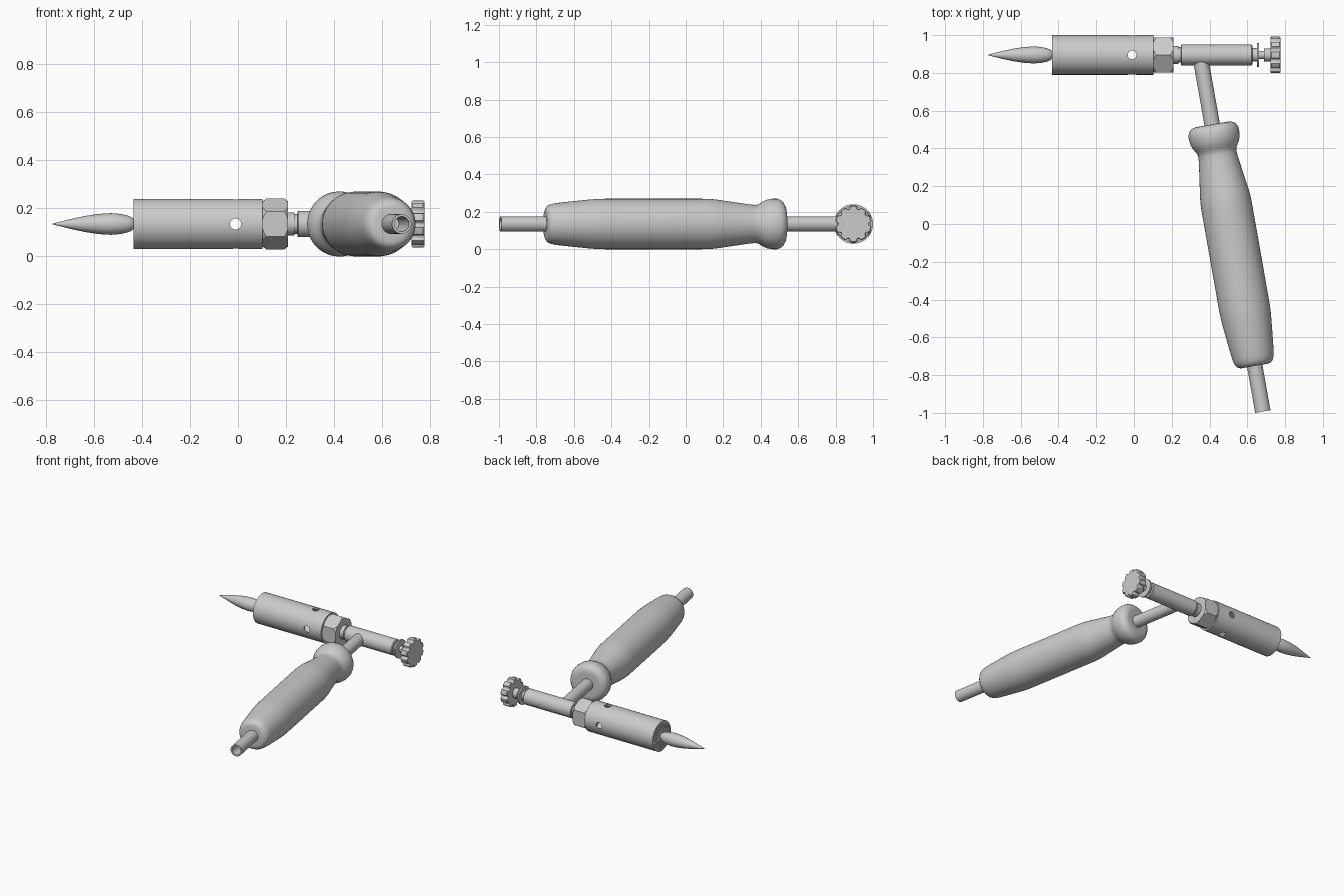
import bpy, bmesh
from math import sin, cos, tau, radians
from mathutils import Vector

if "Cube" in bpy.data.objects:
    bpy.data.objects.remove(bpy.data.objects["Cube"])

UP = Vector((0, 0, 1))
TORCH = Vector((0, 0.895, 0.135))
ALONG_X = Vector((1, 0, 0))


def finish(name, bm, angle=30):
    bmesh.ops.recalc_face_normals(bm, faces=bm.faces)
    me = bpy.data.meshes.new(name)
    bm.to_mesh(me)
    bm.free()
    ob = bpy.data.objects.new(name, me)
    bpy.context.collection.objects.link(ob)
    smooth(ob, angle)
    return ob


def smooth(ob, angle=30):
    bpy.ops.object.select_all(action='DESELECT')
    ob.select_set(True)
    bpy.context.view_layer.objects.active = ob
    bpy.ops.object.shade_smooth_by_angle(angle=radians(angle))


def lathe(name, profile, origin=TORCH, axis=ALONG_X, n=48, closed=False, angle=30, shape=None):
    """Revolve (distance, radius) pairs about an axis; closed joins last ring to first."""
    bm = bmesh.new()
    side = axis.cross(UP)
    rings = []
    for t, r in profile:
        ring = []
        for i in range(n):
            a = tau * i / n
            k = r * (shape(a) if shape else 1)
            ring.append(bm.verts.new(origin + axis * t + (UP * cos(a) + side * sin(a)) * k))
        rings.append(ring)
    pairs = list(zip(rings, rings[1:]))
    if closed:
        pairs.append((rings[-1], rings[0]))
    else:
        bm.faces.new(rings[0])
        bm.faces.new(rings[-1])
    for a, b in pairs:
        for i in range(n):
            j = (i + 1) % n
            bm.faces.new((a[i], a[j], b[j], b[i]))
    return finish(name, bm, angle)


def boolean(ob, tool, operation='DIFFERENCE'):
    tool.hide_render = True
    mod = ob.modifiers.new("cut", 'BOOLEAN')
    mod.operation, mod.object, mod.solver = operation, tool, 'EXACT'
    bpy.context.view_layer.objects.active = ob
    bpy.ops.object.modifier_apply(modifier=mod.name)
    bpy.data.objects.remove(tool)
    smooth(ob)


# Burner barrel with four air holes
barrel = lathe("burner_barrel", [(-0.435, 0.092), (-0.435, 0.105), (0.103, 0.105), (0.103, 0.092)],
               n=64, closed=True)
for d in (Vector((0, 1, 0)), Vector((0, 0, 1))):
    bm = bmesh.new()
    bmesh.ops.create_cone(bm, cap_ends=True, segments=24, radius1=0.023, radius2=0.023, depth=0.4)
    q = UP.rotation_difference(d).to_matrix()
    for v in bm.verts:
        v.co = q @ v.co + TORCH + Vector((-0.01, 0, 0))
    boolean(barrel, finish("hole_cutter", bm))

# Perforated burner plate
plate = lathe("burner_plate", [(-0.43, 0.0925), (-0.41, 0.0925)])
bm = bmesh.new()
for count, radius in ((12, 0.045), (18, 0.062), (24, 0.079)):
    for i in range(count):
        a = tau * i / count
        made = bmesh.ops.create_cone(bm, cap_ends=True, segments=8, radius1=0.006, radius2=0.006, depth=0.02)
        for v in made["verts"]:
            x, y, z = v.co
            v.co = TORCH + Vector((z - 0.43, y + radius * cos(a), x + radius * sin(a)))
boolean(plate, finish("plate_cutter", bm))

# Flame
lathe("flame", [(-0.775, 0.0005), (-0.74, 0.010), (-0.69, 0.022), (-0.64, 0.033), (-0.58, 0.042),
                (-0.53, 0.045), (-0.49, 0.042), (-0.46, 0.035), (-0.443, 0.028), (-0.434, 0.020),
                (-0.429, 0.008)], n=24, angle=60)

# Hex nut with turned corners
nut = lathe("hex_nut", [(0.103, 0.106), (0.208, 0.106)], n=6)
boolean(nut, lathe("nut_chamfer", [(0.10, 0.092), (0.12, 0.107), (0.191, 0.107), (0.211, 0.092)], n=64),
        'INTERSECT')

# Valve body: neck, groove and main tube
lathe("valve_body", [(0.20, 0.047), (0.236, 0.047), (0.236, 0.041), (0.248, 0.041), (0.248, 0.051),
                     (0.252, 0.055), (0.622, 0.055), (0.627, 0.050)])

# Valve stem with washer and collar
lathe("valve_stem", [(0.62, 0.036), (0.651, 0.036), (0.651, 0.063), (0.662, 0.063), (0.662, 0.022),
                     (0.687, 0.022), (0.687, 0.034), (0.728, 0.034)])

# Scalloped control knob
lathe("control_knob", [(0.722, 0.093), (0.727, 0.098), (0.771, 0.098), (0.776, 0.093)], n=120, angle=40,
      shape=lambda a: 1 - 0.15 * max(0.0, -cos(10 * a)) ** 0.8)

# Gas pipe running through the handle, hollow at the open end
HANDLE = Vector((0.349, 0.895, 0.135))
DOWN = Vector((sin(radians(10)), -cos(radians(10)), 0))
lathe("gas_pipe", [(0.03, 0.041), (1.917, 0.041), (1.917, 0.031), (1.5, 0.031)], HANDLE, DOWN)

# Handle grip with flared collar
lathe("handle_grip", [(0.376, 0.042), (0.373, 0.085), (0.376, 0.103), (0.384, 0.118), (0.397, 0.129),
                      (0.415, 0.135), (0.44, 0.135), (0.465, 0.131), (0.487, 0.122), (0.505, 0.111),
                      (0.518, 0.104), (0.533, 0.102), (0.56, 0.104), (0.70, 0.124), (0.74, 0.130),
                      (0.78, 0.134), (0.82, 0.135), (1.35, 0.135), (1.39, 0.134), (1.43, 0.131),
                      (1.55, 0.119), (1.62, 0.111), (1.642, 0.106), (1.658, 0.098), (1.668, 0.087),
                      (1.672, 0.074), (1.672, 0.041)], HANDLE, DOWN, n=64, angle=35)
